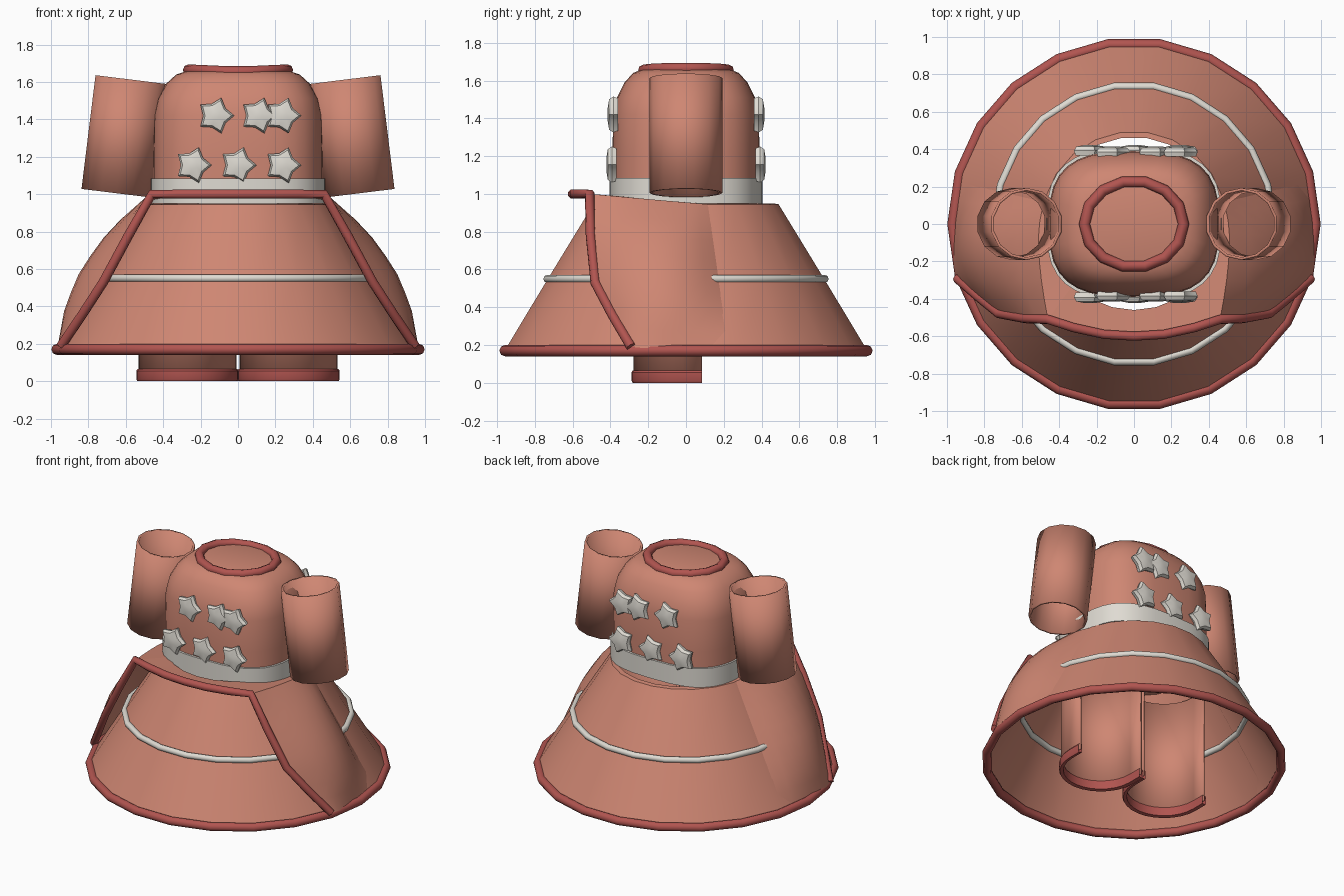
import bpy, bmesh, math
from mathutils import Vector, Matrix
from math import sin, cos, pi, radians

if "Cube" in bpy.data.objects:
    bpy.data.objects.remove(bpy.data.objects["Cube"])


def material(name, rgb):
    m = bpy.data.materials.new(name)
    m.diffuse_color = (*rgb, 1)
    m.use_nodes = True
    m.node_tree.nodes["Principled BSDF"].inputs["Base Color"].default_value = m.diffuse_color
    return m


PEACH = material("peach_cloth", (0.62, 0.24, 0.17))
RED = material("red_trim", (0.44, 0.09, 0.08))
WHITE = material("white_trim", (0.74, 0.71, 0.65))


def finish(name, mesh, mat, angle=35, solid=0):
    ob = bpy.data.objects.new(name, mesh)
    bpy.context.collection.objects.link(ob)
    mesh.materials.clear()
    mesh.materials.append(mat)
    if solid:
        s = ob.modifiers.new("thickness", 'SOLIDIFY')
        s.thickness, s.offset = solid, -1
    bpy.ops.object.select_all(action='DESELECT')
    ob.select_set(True)
    bpy.context.view_layer.objects.active = ob
    bpy.ops.object.shade_smooth_by_angle(angle=radians(angle))
    return ob


def loft(name, rings, mat, closed=True, cap=False, **kw):
    """Skin a list of equal-length point rows."""
    bm = bmesh.new()
    rows = [[bm.verts.new(p) for p in r] for r in rings]
    n = len(rows[0])
    for a, b in zip(rows, rows[1:]):
        for i in range(n if closed else n - 1):
            j = (i + 1) % n
            bm.faces.new((a[i], a[j], b[j], b[i]))
    if cap:
        bm.faces.new(rows[-1])
    bmesh.ops.remove_doubles(bm, verts=bm.verts, dist=1e-5)
    if not cap or len(rows) > 1:
        bmesh.ops.recalc_face_normals(bm, faces=bm.faces)
    me = bpy.data.meshes.new(name)
    bm.to_mesh(me)
    bm.free()
    return finish(name, me, mat, **kw)


def tube(name, pts, radius, mat, cyclic=False):
    """Round piping along a polyline, turned into a mesh."""
    cu = bpy.data.curves.new(name, 'CURVE')
    cu.dimensions, cu.bevel_depth, cu.bevel_resolution = '3D', radius, 2
    cu.use_fill_caps = True
    sp = cu.splines.new('POLY')
    sp.points.add(len(pts) - 1)
    for q, p in zip(sp.points, pts):
        q.co = (*p, 1)
    sp.use_cyclic_u = cyclic
    tmp = bpy.data.objects.new("tmp", cu)
    bpy.context.collection.objects.link(tmp)
    dg = bpy.context.evaluated_depsgraph_get()
    me = bpy.data.meshes.new_from_object(tmp.evaluated_get(dg))
    bpy.data.objects.remove(tmp)
    return finish(name, me, mat, angle=50)


def circle(r, z, n=22, ry=None):
    return [(r * cos(2 * pi * i / n), (ry or r) * sin(2 * pi * i / n), z) for i in range(n)]


def squircle(a, b, z, n=32, e=2.9):
    f = lambda t: math.copysign(abs(t) ** (2 / e), t)
    return [(a * f(cos(2 * pi * i / n)), b * f(sin(2 * pi * i / n)), z) for i in range(n)]


def path_at(pts, t):
    """Point on a z-ordered polyline at fraction t of its height."""
    z = pts[0][2] + t * (pts[-1][2] - pts[0][2])
    for a, b in zip(pts, pts[1:]):
        if a[2] >= z - 1e-6 >= b[2] - 2e-6:
            return Vector(a).lerp(Vector(b), (a[2] - z) / (a[2] - b[2]))
    return Vector(pts[-1])


# Skirt cone, hem piping and stripe
loft("skirt", [circle(0.97, 0.17), circle(0.745, 0.54), circle(0.495, 0.945), circle(0.465, 0.95)], PEACH)
tube("skirt_hem", circle(0.968, 0.17), 0.03, RED, True)
tube("skirt_stripe", circle(0.742, 0.55), 0.021, WHITE, True)

# Bodice, waistband and neck piping
loft("bodice", [squircle(*s) for s in (
    (0.455, 0.39, 0.97), (0.455, 0.39, 1.2), (0.45, 0.385, 1.42), (0.43, 0.365, 1.51),
    (0.385, 0.325, 1.59), (0.33, 0.28, 1.64))] + [squircle(0.27, 0.23, 1.66, e=2.2)],
    PEACH, cap=True)
loft("waistband", [squircle(*s) for s in (
    (0.45, 0.385, 0.95), (0.468, 0.405, 0.95), (0.468, 0.405, 1.085), (0.45, 0.385, 1.085))], WHITE)
neck = [(x, y, 1.652 + 0.012 * abs(x) / 0.27) for x, y, _ in circle(0.265, 0, 14, 0.23)]
tube("neck_trim", neck, 0.03, RED, True)

# Star patches, front and back
for k, (x, z) in enumerate([(-.12, 1.42), (.11, 1.42), (.24, 1.42), (-.24, 1.155), (0, 1.155), (.24, 1.155)]):
    for side in (-1, 1):
        y = 0.385 if z > 1.3 else 0.392

        def ring(scale, off):
            return [(x + scale * (0.1, 0.066)[i % 2] * cos(i * pi / 5), side * (y + off),
                     z + scale * (0.1, 0.066)[i % 2] * sin(i * pi / 5)) for i in range(10)]
        loft(f"star_{'back' if side > 0 else 'front'}_{k}",
             [ring(0.9, -0.025), ring(1, 0), ring(0.85, 0.022), ring(0.35, 0.03)], WHITE, cap=True)

# Overskirt: ledge at the waist and swept side panels with red edging
EDGE = [(.46, -.51, 1.0), (.585, -.505, .78), (.72, -.48, .53), (.83, -.39, .36), (.945, -.29, .19)]
BULGE = [(.51, -.12, .965), (.68, -.14, .82), (.84, -.14, .6), (.925, -.13, .4), (.965, -.11, .18)]
REAR = [(.475, .12, .945), (.93, .23, .18)]
LEDGE = [(0, -.60), (.16, -.59), (.32, -.555), (.46, -.51)]

for s in (-1, 1):
    side = "right" if s > 0 else "left"
    rows = []
    inner = [(s * .46 * cos(radians(15 - 60 * i / 8)), .46 * sin(radians(15 - 60 * i / 8)),
              .945 + .04 * i / 8) for i in range(9)]
    rows.append(inner)
    for v in range(9):
        p0, p1, p2 = (path_at(c, v / 8) for c in (REAR, BULGE, EDGE))
        row = []
        for i in range(9):
            t = i / 8
            # quadratic through rear, bulge and edge points
            p = p0 * (2 * (t - .5) * (t - 1)) + p1 * (4 * t * (1 - t)) + p2 * (2 * t * (t - .5))
            row.append((s * p.x, p.y, p.z))
        rows.append(row)
    loft(f"overskirt_panel_{side}", rows, PEACH, closed=False)
    out = [(s * x, y, 1.0) for x, y in LEDGE]
    back = [(s * .46 * sin(radians(15 * i)), -.46 * cos(radians(15 * i)), .985) for i in range(4)]
    loft(f"overskirt_ledge_{side}", [back, out], PEACH, closed=False)

top = [(x, y, 1.0) for x, y in LEDGE]
half = top + EDGE[1:]
tube("overskirt_trim", [(-x, y, z) for x, y, z in half[:0:-1]] + half, 0.026, RED)

# Sleeves: tilted open tubes
for s in (-1, 1):
    a, b = Vector((s * .575, 0, 1.613)), Vector((s * .65, 0, 1.005))
    rot = (a - b).to_track_quat('Z', 'Y').to_matrix()
    rings = [[c + rot @ Vector(p) for p in circle(0.193, 0, 14)] for c in (b, a)]
    loft(f"sleeve_{'right' if s > 0 else 'left'}", rings, PEACH, solid=0.015)

# Trouser legs: U-shaped shells open at the back, with cuffs


def u_shape(cx, r, z):
    arc = [(cx + r * cos(pi + pi * i / 14), -.015 + r * sin(pi + pi * i / 14), z) for i in range(15)]
    return [(cx - r, .085, z)] + arc + [(cx + r, .085, z)]


for s in (-1, 1):
    side = "right" if s > 0 else "left"
    loft(f"leg_{side}", [u_shape(s * .27, .262, z) for z in (.03, .85)], PEACH, closed=False, solid=0.012)
    loft(f"leg_cuff_{side}", [u_shape(s * .27, r, z) for r, z in
                              ((.245, .005), (.268, 0), (.274, .012), (.274, .055), (.266, .066), (.245, .066), (.245, .005))],
         RED, closed=False)
